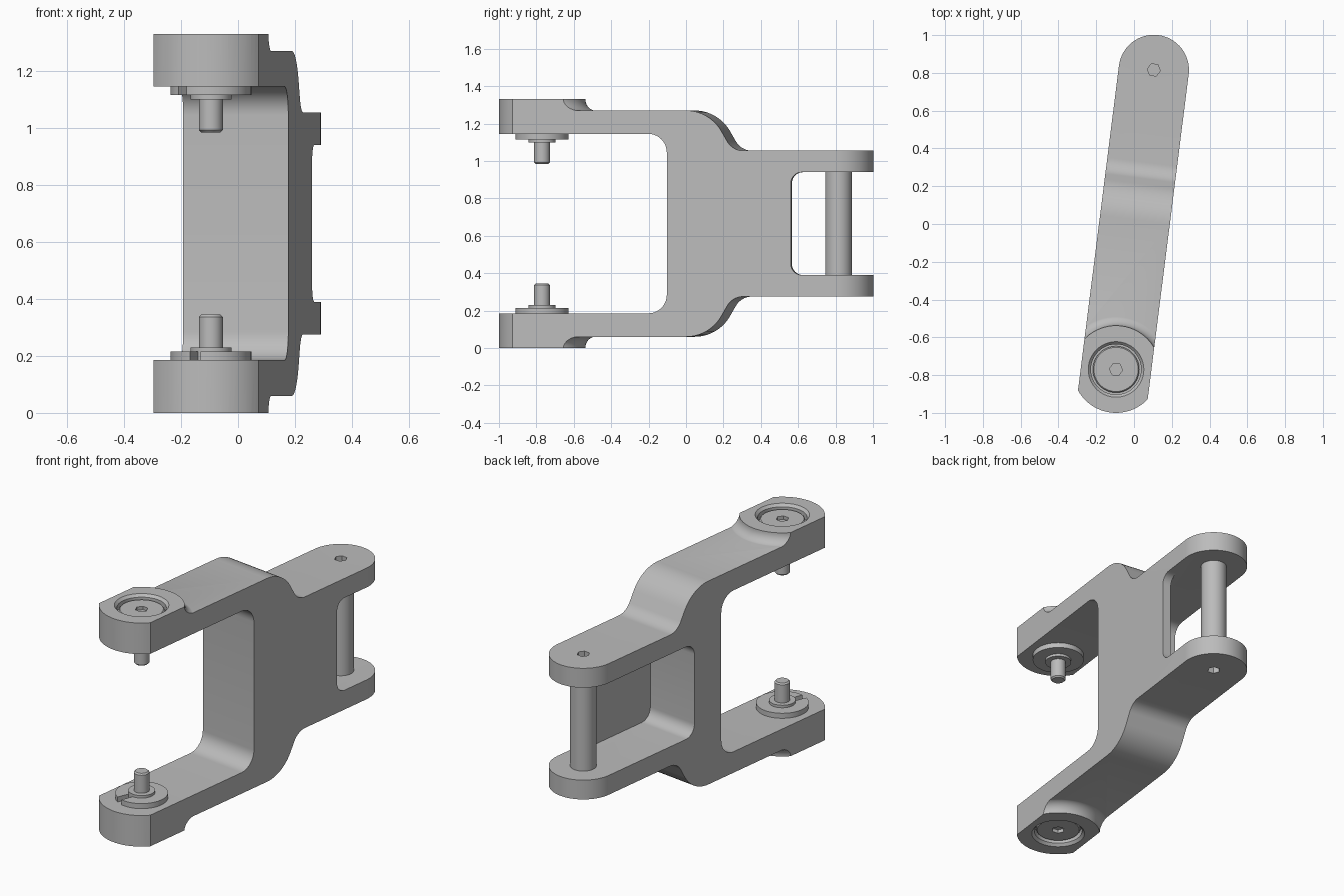
import bpy, bmesh, math
from mathutils import Matrix, Vector

if "Cube" in bpy.data.objects:
    bpy.data.objects.remove(bpy.data.objects["Cube"])

# Local frame: x across the link, y along it, z measured from mid height
MID = 0.665
HALF_WIDTH = 0.186
FRONT_Y, BACK_Y = -0.776, 0.822
BOSS_R = 0.23
PLACE = Matrix.Translation((0.002, 0, MID)) @ Matrix.Rotation(math.radians(-7.19), 4, 'Z')

steel = bpy.data.materials.new("plain_grey")
steel.use_nodes = True
steel.diffuse_color = (0.5, 0.5, 0.5, 1)
steel.node_tree.nodes["Principled BSDF"].inputs["Base Color"].default_value = (0.5, 0.5, 0.5, 1)
parts = []


def make(name, bm):
    bmesh.ops.recalc_face_normals(bm, faces=bm.faces[:])
    mesh = bpy.data.meshes.new(name)
    bm.to_mesh(mesh)
    bm.free()
    obj = bpy.data.objects.new(name, mesh)
    bpy.context.scene.collection.objects.link(obj)
    return obj


def rounded(corners, steps=10):
    """Polygon from (a, b, radius) corners, with each corner filleted."""
    out = []
    for i, (a, b, r) in enumerate(corners):
        p = Vector((a, b))
        if r == 0:
            out.append(p)
            continue
        d0 = (Vector(corners[i - 1][:2]) - p).normalized()
        d1 = (Vector(corners[(i + 1) % len(corners)][:2]) - p).normalized()
        half = d0.angle(d1) / 2
        centre = p + (d0 + d1).normalized() * (r / math.sin(half))
        start = p + d0 * (r / math.tan(half)) - centre
        end = p + d1 * (r / math.tan(half)) - centre
        sweep = math.pi - 2 * half
        for k in range(steps + 1):
            t = k / steps
            out.append(centre + (start * math.sin((1 - t) * sweep) + end * math.sin(t * sweep)) / math.sin(sweep))
    return out


def prism(name, points, low, high, side=False):
    """Extrude a plan outline upward, or a side outline across the link."""
    bm = bmesh.new()
    verts = [bm.verts.new((low, a, b) if side else (a, b, low)) for a, b in points]
    face = bm.faces.new(verts)
    moved = bmesh.ops.extrude_face_region(bm, geom=[face])["geom"]
    step = (high - low, 0, 0) if side else (0, 0, high - low)
    bmesh.ops.translate(bm, vec=step, verts=[v for v in moved if isinstance(v, bmesh.types.BMVert)])
    return make(name, bm)


def lathe(name, profile, y, sign=1, segments=64):
    """Spin (radius, height) points about the vertical line at y."""
    bm = bmesh.new()
    verts = [bm.verts.new((r, 0, z * sign)) for r, z in profile]
    edges = [bm.edges.new(pair) for pair in zip(verts, verts[1:])]
    bmesh.ops.spin(bm, geom=verts + edges, cent=(0, 0, 0), axis=(0, 0, 1),
                   angle=math.tau, steps=segments)
    bmesh.ops.remove_doubles(bm, verts=bm.verts[:], dist=1e-5)
    bmesh.ops.translate(bm, vec=(0, y, 0), verts=bm.verts[:])
    return make(name, bm)


def disc(name, radius, low, high, y, sign=1, segments=64, chamfer=0.0):
    """Cylinder, optionally chamfered at its high end."""
    profile = [(0, low), (radius, low), (radius, high - math.copysign(chamfer, high - low))]
    if chamfer:
        profile.append((radius - chamfer, high))
    return lathe(name, profile + [(0, high)], y, sign, segments)


def combine(obj, tool, operation):
    mod = obj.modifiers.new("combine", 'BOOLEAN')
    mod.operation, mod.solver, mod.object = operation, 'EXACT', tool
    graph = bpy.context.evaluated_depsgraph_get()
    mesh = bpy.data.meshes.new_from_object(obj.evaluated_get(graph))
    obj.modifiers.clear()
    obj.data = mesh
    bpy.data.objects.remove(tool)


# Body: forked side outline, mirrored about mid height
upper = [(-0.08, 0.48, 0.1), (-1.1, 0.48, 0), (-1.1, 0.605, 0),
         (0.15, 0.605, 0.22), (0.274, 0.39, 0.1), (1.1, 0.39, 0)]
outline = upper + [(y, -z, r) for y, z, r in reversed(upper)]
body = prism("link_body", rounded(outline), -0.3, 0.3, side=True)

# Raised bosses with a concave foot
foot = [(0.29 + 0.058 * math.cos(a), 0.665 + 0.0615 * math.sin(a))
        for a in (math.radians(270 - 9 * k) for k in range(11))]
for sign in (1, -1):
    boss = lathe("boss", [(0, 0.55), (0.29, 0.55)] + foot + [(0, 0.665)], FRONT_Y, sign)
    combine(body, boss, 'UNION')

# Trim to the plan shape: shallow front arc, round back end
reach = math.asin(HALF_WIDTH / BOSS_R)
plan = []
for k in range(25):
    t = reach * (k / 12 - 1)
    plan.append((BOSS_R * math.sin(t), FRONT_Y - BOSS_R * math.cos(t)))
for k in range(33):
    t = math.pi * k / 32
    plan.append((HALF_WIDTH * math.cos(t), BACK_Y + HALF_WIDTH * math.sin(t)))
combine(body, prism("plan_trim", plan, -1, 1), 'INTERSECT')


# Rear fork opening: deep pocket from one side, leaving a thin web on the other
def slot(start, radius, low, high):
    pts = [(start, -0.275, radius), (1.3, -0.275, 0), (1.3, 0.275, 0), (start, 0.275, radius)]
    return prism("slot", rounded(pts), low, high, side=True)


combine(body, slot(0.135, 0.07, -0.5, 0.135), 'DIFFERENCE')
combine(body, slot(0.588, 0.06, 0.05, 0.5), 'DIFFERENCE')

# Recesses in the bosses and hex sockets in the back ends
for sign in (1, -1):
    recess = lathe("recess", [(0, 0.615), (0.133, 0.615), (0.133, 0.65), (0.148, 0.666),
                              (0.148, 0.72), (0, 0.72)], FRONT_Y, sign)
    combine(body, recess, 'DIFFERENCE')
    combine(body, disc("socket", 0.035, 0.35, 0.45, BACK_Y, sign, 6), 'DIFFERENCE')
parts.append(body)

# Cross rod between the rear fork arms
parts.append(disc("cross_rod", 0.071, -0.28, 0.28, BACK_Y))

# Pivot hardware on each front arm
for sign, word, notch_angle in ((1, "upper", 225), (-1, "lower", 247)):
    head = disc(word + "_pin_head", 0.123, 0.61, 0.642, FRONT_Y, sign, chamfer=0.006)
    combine(head, disc("socket", 0.035, 0.622, 0.7, FRONT_Y, sign, 6), 'DIFFERENCE')

    ring = disc(word + "_split_ring", 0.142, 0.485, 0.45, FRONT_Y, sign)
    notch = prism("notch", [(0.07, -0.02), (0.2, -0.02), (0.2, 0.02), (0.07, 0.02)], -0.6, 0.6)
    turn = Matrix.Rotation(math.radians(notch_angle + 7.19), 4, 'Z')
    notch.data.transform(Matrix.Translation((0, FRONT_Y, 0)) @ turn)
    combine(ring, notch, 'DIFFERENCE')

    collar = disc(word + "_collar", 0.072, 0.485, 0.435, FRONT_Y, sign)
    pin = disc(word + "_pin", 0.042, 0.485, 0.32, FRONT_Y, sign, chamfer=0.008)
    parts += [head, ring, collar, pin]

# Place, colour and shade everything
bpy.ops.object.select_all(action='DESELECT')
for obj in parts:
    obj.matrix_world = PLACE
    obj.data.materials.clear()
    obj.data.materials.append(steel)
    obj.select_set(True)
bpy.context.view_layer.objects.active = body
bpy.ops.object.shade_smooth_by_angle(angle=math.radians(30))
